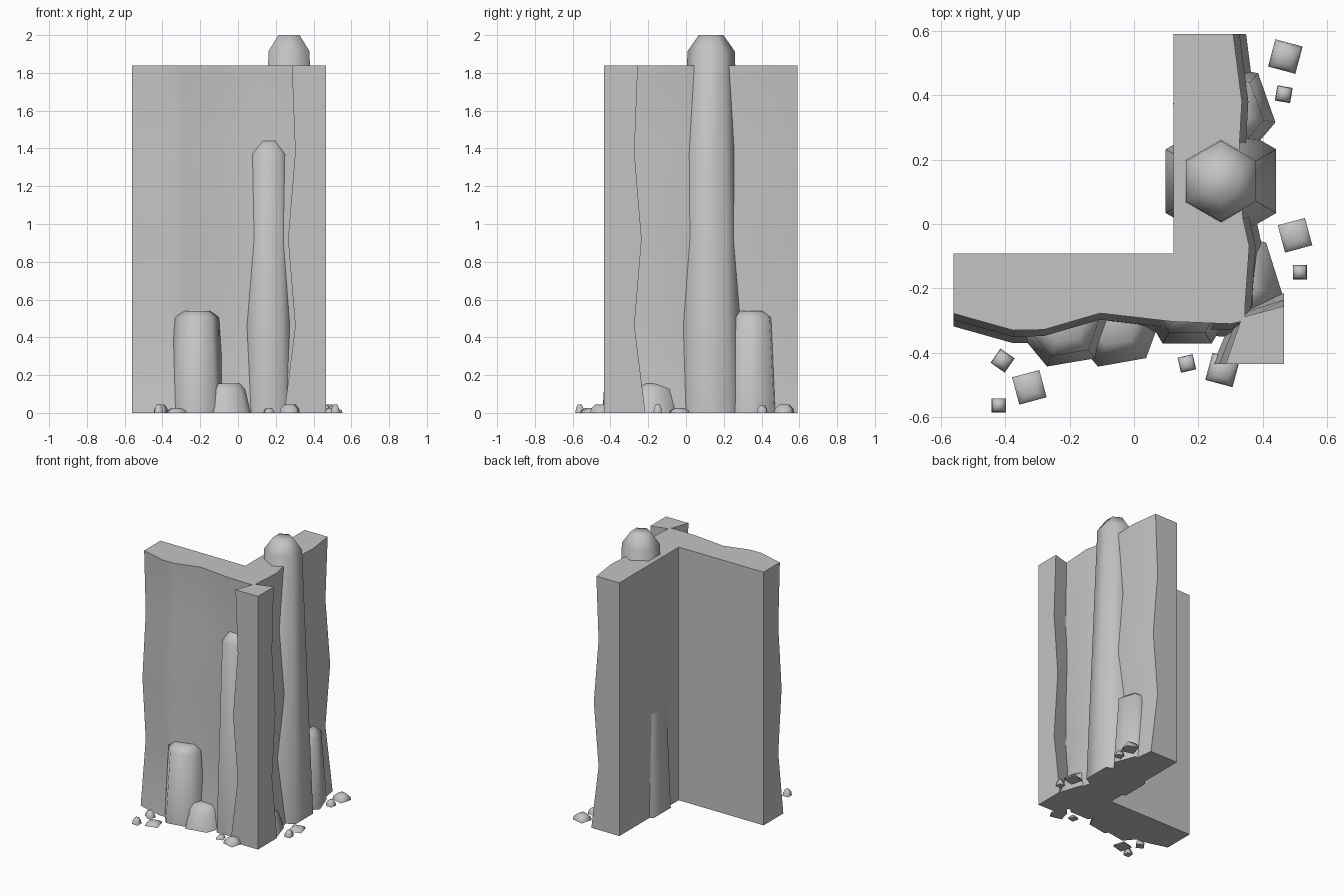
import bpy, bmesh, math

if "Cube" in bpy.data.objects:
    bpy.data.objects.remove(bpy.data.objects["Cube"])

stone = bpy.data.materials.new("grey_stone")
stone.diffuse_color = (0.55, 0.55, 0.55, 1)
stone.use_nodes = True
stone.node_tree.nodes["Principled BSDF"].inputs["Base Color"].default_value = stone.diffuse_color


def loft(name, rings, smooth_deg):
    """Skin a stack of equal-length closed rings and cap both ends."""
    bm = bmesh.new()
    vr = [[bm.verts.new(p) for p in ring] for ring in rings]
    n = len(vr[0])
    for lo, hi in zip(vr, vr[1:]):
        for i in range(n):
            j = (i + 1) % n
            bm.faces.new((lo[i], lo[j], hi[j], hi[i]))
    bm.faces.new(vr[0][::-1])
    bm.faces.new(vr[-1])
    bmesh.ops.recalc_face_normals(bm, faces=bm.faces)
    me = bpy.data.meshes.new(name)
    bm.to_mesh(me)
    bm.free()
    me.materials.append(stone)
    ob = bpy.data.objects.new(name, me)
    bpy.context.collection.objects.link(ob)
    bpy.ops.object.select_all(action='DESELECT')
    ob.select_set(True)
    bpy.context.view_layer.objects.active = ob
    bpy.ops.object.shade_smooth_by_angle(angle=math.radians(smooth_deg))
    return ob


def rock(name, x, y, sides, turn, levels):
    """Tapered polygonal rock; levels are (radius, height)."""
    rings = []
    for r, z in levels:
        rings.append([(x + r * math.cos(math.radians(turn) + k * math.tau / sides),
                       y + r * math.sin(math.radians(turn) + k * math.tau / sides), z)
                      for k in range(sides)])
    return loft(name, rings, 90)


# weathering of the cliff faces: (height, outward offset)
waves = [(0, .04), (.46, -.018), (.92, .02), (1.38, -.018), (1.84, 0)]

# L-shaped cliff wall with rippled outer faces and flat backs
front = [(-.56, -.278), (-.375, -.33), (-.28, -.328), (-.105, -.277), (.12, -.303), (.30, -.31)]
right = [(.345, -.25), (.358, -.07), (.338, .02), (.327, .24), (.335, .38), (.308, .59)]
rings = []
for z, d in waves:
    ring = [(.123, -.092, z), (-.56, -.092, z)]
    ring += [(x, y - d, z) for x, y in front]
    ring += [(.345 + d * .3, -.30 - d * .3, z)]
    ring += [(x + d, y, z) for x, y in right]
    ring += [(.123, .59, z)]
    rings.append(ring)
loft("cliff_wall", rings, 30)

# corner buttress with rippled inner sides
loft("corner_buttress", [[(.465, -.435, z), (.465, -.255 + d, z),
                          (.335 - d * .5, -.29 + d * .5, z), (.285 - d, -.435, z)]
                         for z, d in waves], 30)

# tall hexagonal columns
rock("tall_column", .27, .133, 6, 30, [(.198, 0), (.125, 1.915), (.065, 2.0)])
rock("middle_column", .165, -.24, 6, 0, [(.152, 0), (.112, 1.37), (.06, 1.44)])

# short columns and boulders at the foot of the wall
rock("front_short_column", -.217, -.30, 6, 9.5, [(.152, 0), (.118, .505), (.07, .54)])
rock("front_boulder", -.06, -.30, 6, 10, [(.152, 0), (.112, .125), (.08, .155)])
rock("right_short_column", .28, .345, 6, 49.5, [(.162, 0), (.125, .505), (.075, .54)])
rock("right_boulder", .298, -.18, 6, 47.5, [(.166, 0), (.125, .125), (.085, .155)])

# scattered rubble: x, y, half diagonal, height, turn
rubble = [(.47, .52, .062, .045, 30), (.465, .403, .034, .04, 35),
          (.50, -.035, .062, .025, 60), (.515, -.15, .031, .045, 45),
          (.275, -.453, .062, .045, 30), (.164, -.433, .034, .025, 58),
          (-.325, -.507, .062, .025, 60), (-.408, -.424, .038, .045, 10),
          (-.42, -.563, .031, .045, 45)]
for i, (x, y, r, h, turn) in enumerate(rubble):
    rock(f"rubble_{i + 1}", x, y, 4, turn, [(r, 0), (r * .92, h * .5), (r * .5, h)])
